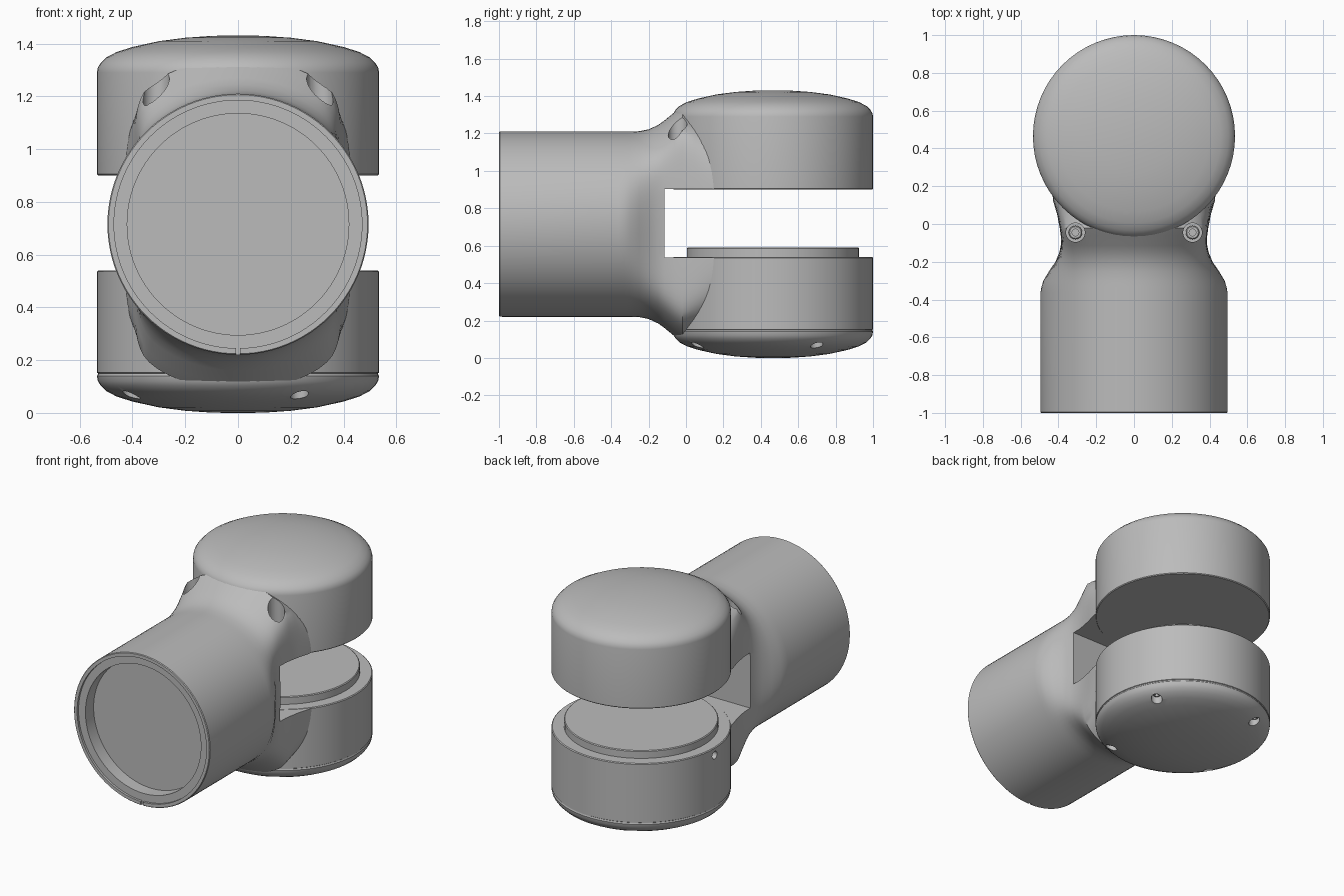
import bpy, bmesh
from math import sin, cos, radians, tau
from mathutils import Vector

old = bpy.data.objects.get("Cube")
if old:
    bpy.data.objects.remove(old, do_unlink=True)

grey = bpy.data.materials.new("mid_grey")
grey.use_nodes = True
grey.diffuse_color = (0.5, 0.5, 0.5, 1)
grey.node_tree.nodes["Principled BSDF"].inputs["Base Color"].default_value = (0.5, 0.5, 0.5, 1)

PIVOT_Y, MID_Z = 0.465, 0.715


def skin(name, rings):
    """Bridge equal-length rings of points and cap both ends."""
    bm = bmesh.new()
    loops = [[bm.verts.new(p) for p in ring] for ring in rings]
    n = len(loops[0])
    for a, b in zip(loops, loops[1:]):
        for i in range(n):
            bm.faces.new((a[i], a[(i + 1) % n], b[(i + 1) % n], b[i]))
    bm.faces.new(loops[0])
    bm.faces.new(loops[-1])
    bmesh.ops.recalc_face_normals(bm, faces=bm.faces[:])
    mesh = bpy.data.meshes.new(name)
    bm.to_mesh(mesh)
    bm.free()
    mesh.materials.append(grey)
    obj = bpy.data.objects.new(name, mesh)
    bpy.context.collection.objects.link(obj)
    return obj


def lathe(name, profile, centre=(0, 0, 0), segs=64):
    """Spin (radius, height) points round a vertical axis."""
    c = Vector(centre)
    return skin(name, [[c + Vector((r * cos(tau * i / segs), r * sin(tau * i / segs), z))
                        for i in range(segs)] for r, z in profile])


def box(name, lo, hi):
    return skin(name, [[(lo[0], lo[1], z), (hi[0], lo[1], z), (hi[0], hi[1], z), (lo[0], hi[1], z)]
                       for z in (lo[2], hi[2])])


def activate(obj):
    bpy.ops.object.select_all(action='DESELECT')
    obj.select_set(True)
    bpy.context.view_layer.objects.active = obj


def cut(obj, cutters):
    activate(obj)
    for c in cutters:
        c.hide_render = True
        mod = obj.modifiers.new("cut", 'BOOLEAN')
        mod.operation, mod.solver, mod.object = 'DIFFERENCE', 'EXACT', c
        bpy.ops.object.modifier_apply(modifier=mod.name)
        bpy.data.objects.remove(c, do_unlink=True)


def smooth(obj, angle=32):
    activate(obj)
    bpy.ops.object.shade_smooth_by_angle(angle=radians(angle))


# Arm: round tube with a recessed front, blending into a flared, narrowed neck
def arm_section(y, radius, width, segs=96):
    ring = []
    for i in range(segs):
        x, z = radius * cos(tau * i / segs), radius * sin(tau * i / segs)
        ring.append((x / (1 + (abs(x) / width) ** 8) ** 0.125, y, MID_Z + z))
    return ring


stations = [(-0.90, 0.42, 2), (-0.985, 0.42, 2), (-0.985, 0.47, 2), (-1.0, 0.47, 2),
            (-1.0, 0.491, 2), (-0.995, 0.495, 2), (-0.36, 0.495, 1), (-0.33, 0.495, 0.66),
            (-0.30, 0.495, 0.58), (-0.25, 0.497, 0.485), (-0.20, 0.507, 0.428),
            (-0.15, 0.53, 0.40), (-0.115, 0.555, 0.391), (-0.06, 0.60, 0.39),
            (-0.02, 0.63, 0.395), (0.05, 0.605, 0.41), (0.12, 0.58, 0.435), (0.2, 0.56, 0.45)]
arm = skin("arm_and_neck", [arm_section(*s) for s in stations])
cutters = [box("slot_cutter", (-0.7, -0.115, 0.538), (0.7, 0.5, 0.902)),
           box("notch_cutter", (-0.008, -1.1, 0.2), (0.008, -0.985, 0.25))]
for side in (-1, 1):
    cutters.append(lathe("pocket_cutter", [(0.05, 1.05), (0.05, 1.5)], (side * 0.31, -0.045, 0), 32))
cut(arm, cutters)
smooth(arm)

# Fork discs: domed outer faces, flat inner faces
dome = [(0.535, 0.575), (0.531, 0.595), (0.52, 0.612), (0.50, 0.632), (0.46, 0.653),
        (0.40, 0.672), (0.30, 0.694), (0.20, 0.707), (0.10, 0.714), (0.03, 0.716)]
upper = lathe("upper_disc", [(0.53, 0.9), (0.535, 0.905)] + [(r, MID_Z + h) for r, h in dome],
              (0, PIVOT_Y, 0))
smooth(upper)

cap = [(r, MID_Z - min(h, 0.715)) for r, h in dome]
lower = lathe("lower_disc", [(0.46, 0.54), (0.53, 0.54), (0.535, 0.535), (0.535, 0.153),
                             (0.531, 0.15), (0.531, 0.147)] + cap, (0, PIVOT_Y, 0))
bolt_spots = [(0.466 * cos(radians(a)), PIVOT_Y + 0.466 * sin(radians(a)))
              for a in (30, 120, 210, 300)]
cutters = [lathe("bolt_cutter", [(0.034, -0.1), (0.034, 0.12)], (x, y, 0), 24) for x, y in bolt_spots]
# Small side port on the lower disc
cutters.append(skin("port_cutter", [[(x, PIVOT_Y + 0.025 * cos(tau * i / 24), 0.49 + 0.025 * sin(tau * i / 24))
                                     for i in range(24)] for x in (-0.6, -0.48)]))
cut(lower, cutters)
smooth(lower)

# Raised pad on the lower disc
smooth(lathe("bearing_pad", [(0.46, 0.53), (0.46, 0.585), (0.455, 0.59)], (0, PIVOT_Y, 0)))


# Socket screws seated in the pockets and in the bottom holes
def screw(name, x, y, z, radius, up):
    smooth(lathe(name, [(radius, z - up * 0.02), (radius, z + up * 0.02), (radius * 0.85, z + up * 0.025),
                        (radius * 0.5, z + up * 0.025), (radius * 0.5, z)], (x, y, 0), 24))


for label, side in (("right", -1), ("left", 1)):
    screw("neck_screw_" + label, side * 0.31, -0.045, 1.06, 0.036, 1)
for i, (x, y) in enumerate(bolt_spots):
    screw(f"bottom_screw_{i + 1}", x, y, 0.118, 0.026, -1)
